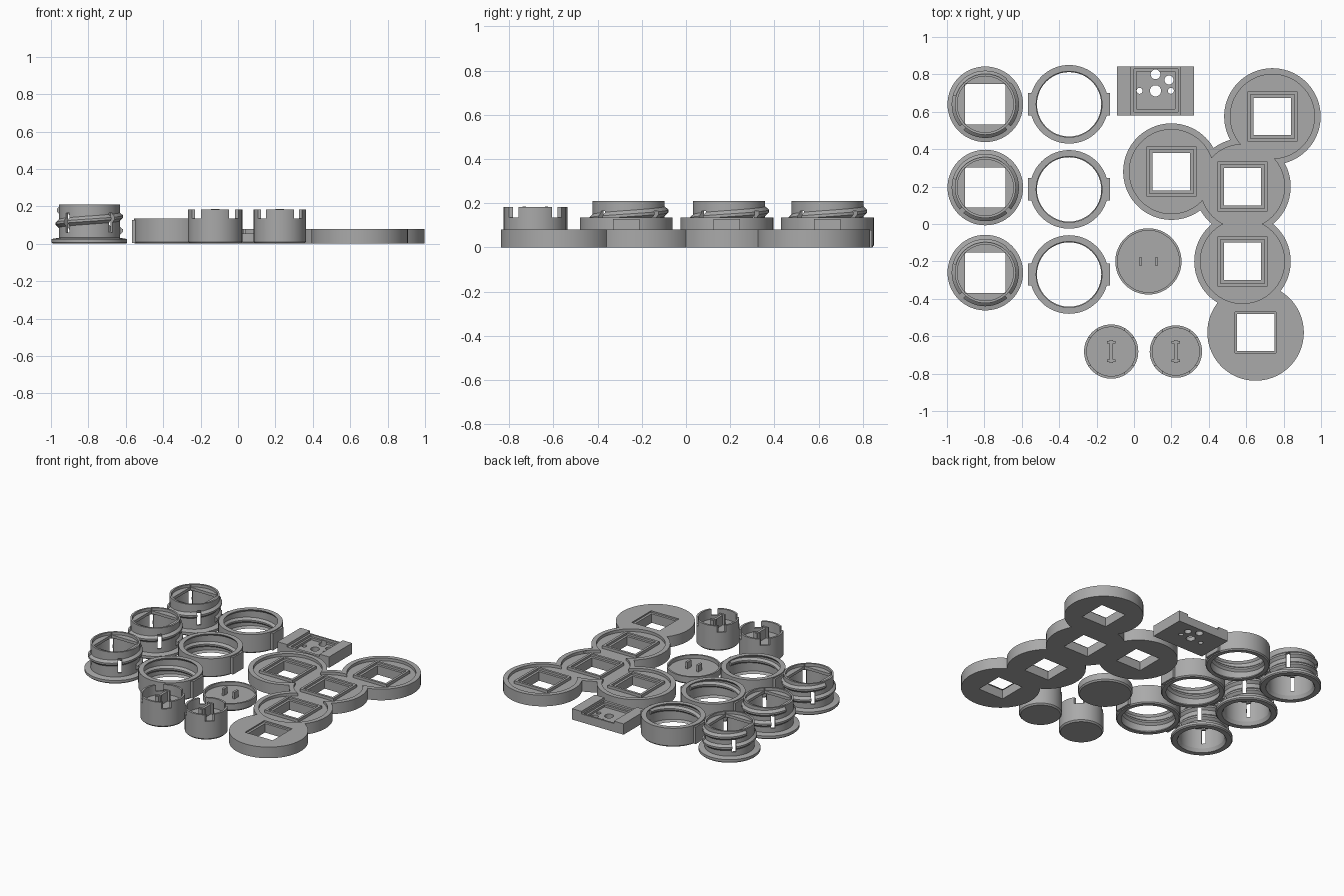
import bpy, bmesh
from math import pi, cos, sin, sqrt, radians

cube = bpy.data.objects.get("Cube")
if cube:
    bpy.data.objects.remove(cube)

grey = bpy.data.materials.new("plain_grey")
grey.use_nodes = True
tone = (0.4, 0.4, 0.4, 1)
grey.diffuse_color = tone
grey.node_tree.nodes["Principled BSDF"].inputs["Base Color"].default_value = tone
parts = []


def make(name, bm, loc):
    bmesh.ops.remove_doubles(bm, verts=bm.verts, dist=1e-5)
    bmesh.ops.recalc_face_normals(bm, faces=bm.faces)
    me = bpy.data.meshes.new(name)
    bm.to_mesh(me)
    bm.free()
    me.materials.append(grey)
    ob = bpy.data.objects.new(name, me)
    ob.location = loc
    bpy.context.collection.objects.link(ob)
    parts.append(ob)
    return ob


def lathe(name, profile, loc=(0, 0, 0), sides=64, turn=0):
    """Spin a closed (radius, z) outline around z."""
    bm = bmesh.new()
    rings = []
    for i in range(sides):
        a = turn + 2 * pi * i / sides
        rings.append([bm.verts.new((r * cos(a), r * sin(a), z)) for r, z in profile])
    n = len(profile)
    for i in range(sides):
        p, q = rings[i], rings[(i + 1) % sides]
        for j in range(n):
            k = (j + 1) % n
            if profile[j][0] == 0 and profile[k][0] == 0:
                continue
            if profile[j][0] == 0:
                bm.faces.new((p[j], q[k], p[k]))
            elif profile[k][0] == 0:
                bm.faces.new((p[j], q[j], p[k]))
            else:
                bm.faces.new((p[j], q[j], q[k], p[k]))
    return make(name, bm, loc)


def disc(name, r, z0, z1, loc=(0, 0, 0), sides=64):
    return lathe(name, [(0, z0), (r, z0), (r, z1), (0, z1)], loc, sides)


def box(name, x0, x1, y0, y1, z0, z1, loc=(0, 0, 0), turn=0):
    bm = bmesh.new()
    bmesh.ops.create_cube(bm, size=1)
    for v in bm.verts:
        x, y, z = v.co
        x, y = x0 + (x + .5) * (x1 - x0), y0 + (y + .5) * (y1 - y0)
        v.co = (x * cos(turn) - y * sin(turn), x * sin(turn) + y * cos(turn),
                z0 + (z + .5) * (z1 - z0))
    return make(name, bm, loc)


def helix(name, base, tip, z0, z1, pitch, wide, loc=(0, 0, 0)):
    """Screw thread with a trapezoid section."""
    bm = bmesh.new()
    steps = int(48 * (z1 - z0) / pitch)
    section = [(base, -wide), (tip, -wide * .25), (tip, wide * .25), (base, wide)]
    prev = None
    for i in range(steps + 1):
        a, z = 2 * pi * i / 48, z0 + pitch * i / 48
        ring = [bm.verts.new((r * cos(a), r * sin(a), z + dz)) for r, dz in section]
        if prev:
            for j in range(4):
                k = (j + 1) % 4
                bm.faces.new((prev[j], ring[j], ring[k], prev[k]))
        if i in (0, steps):
            bm.faces.new(ring)
        prev = ring
    return make(name, bm, loc)


def cut(ob, tool, op='DIFFERENCE'):
    m = ob.modifiers.new("cut", 'BOOLEAN')
    m.object, m.operation, m.solver = tool, op, 'EXACT'
    bpy.context.view_layer.objects.active = ob
    bpy.context.view_layer.update()
    bpy.ops.object.modifier_apply(modifier=m.name)
    parts.remove(tool)
    bpy.data.objects.remove(tool)


def repeat(obs, places):
    """Place the objects at the first spot and linked copies at the others."""
    for ob in obs:
        for p in places[1:]:
            c = ob.copy()
            c.location = (p[0], p[1], 0)
            bpy.context.collection.objects.link(c)
            parts.append(c)
        ob.location = (places[0][0], places[0][1], 0)


# Threaded sleeves with a square opening and four diagonal slots
sleeve = lathe("threaded_sleeve", [(.16, 0), (.195, 0), (.202, .007), (.202, .025), (.163, .032),
                                   (.163, .21), (.15, .21), (.15, .19), (0, .19), (0, .17),
                                   (.148, .17), (.148, .025)])
thread = helix("sleeve_thread", .16, .18, .07, .18, .075, .025)
cut(sleeve, box("hole", -.108, .108, -.108, .108, .1, .3))
for k in range(4):
    for ob in (sleeve, thread):
        cut(ob, box("slot", .12, .25, -.013, .013, .06, .165, turn=pi / 4 + k * pi / 2))
repeat([sleeve, thread], [(-.795, y) for y in (.64, .195, -.26)])

# Collars with an inner thread and two grip tabs
collar = lathe("collar", [(.175, 0), (.203, 0), (.21, .008), (.21, .135), (.176, .135),
                          (.187, .12), (.187, .015)])
groove = helix("collar_thread", .19, .172, .03, .105, .075, .022)
tabs = [box("collar_tab", s - .015, s + .015, -.06, .06, .005, .127) for s in (-.205, .205)]
repeat([collar, groove] + tabs, [(-.347, y) for y in (.64, .185, -.27)])

# Linked round base plates with recessed tops and square frames
spots = [(.74, .575), (.20, .28), (.58, .2), (.58, -.2), (.65, -.58)]
base = None
for x, y in spots:
    d = disc("linked_base", .258, 0, .08, (x, y, 0), 72)
    if base:
        cut(base, d, 'UNION')
    else:
        base = d
for x, y in spots:
    cut(base, disc("recess", .225, .06, .2, (x, y, 0), 72))
for x, y in spots:
    cut(base, box("hole", -.11, .11, -.11, .11, -.1, .2, (x, y, 0)))
q = sqrt(2)
frame = lathe("square_frame", [(.1 * q, 0), (.115 * q, 0), (.115 * q, .058), (.134 * q, .058),
                               (.134 * q, .08), (.117 * q, .08), (.117 * q, .065),
                               (.1 * q, .065)], sides=4, turn=pi / 4)
repeat([frame], spots)

# Test socket: block with a channel, a square pocket and pin holes
socket = box("socket_block", -.092, .32, .58, .842, 0, .078)
cut(socket, box("channel", -.015, .245, .5, .9, .06, .2))
cut(socket, box("pocket", .0, .235, .6, .83, .045, .2))
cut(socket, box("pocket", .013, .22, .615, .815, .03, .2))
for x, y, r in [(.115, .80, .026), (.187, .77, .024), (.115, .712, .03),
                (.03, .712, .016), (.197, .712, .016)]:
    cut(socket, disc("pin_hole", r, -.1, .2, (x, y, 0), 24))

# Shallow dish with two pegs
lathe("dish", [(0, 0), (.168, 0), (.177, .01), (.177, .055), (.165, .055), (.165, .03), (0, .03)],
      (.077, -.2, 0))
for s in (-1, 1):
    box("dish_peg", s * .043 - .008, s * .043 + .008, -.022, .022, .02, .078, (.077, -.2, 0))

# Notched cups with a pair of inner posts joined by a rib
for x, r in [(-.122, .145), (.224, .14)]:
    at = (x, -.682, 0)
    cup = lathe("notched_cup", [(0, 0), (r - .01, 0), (r, .01), (r, .182), (r - .014, .182),
                                (r - .014, .11), (0, .11)], at)
    for sx in (-1, 1):
        for sy in (-1, 1):
            a, b = sorted((sx * .075, sx * .2))
            c, d = sorted((sy * .075, sy * .2))
            cut(cup, box("notch", a, b, c, d, .135, .3, at))
    for s in (-1, 1):
        box("cup_post", -.023, .023, s * .05 - .007, s * .05 + .007, .1, .185, at)
    box("cup_rib", -.009, .009, -.062, .062, .1, .18, at)

# Smooth round walls, keep edges crisp
bpy.ops.object.select_all(action='DESELECT')
for ob in parts:
    ob.select_set(True)
bpy.context.view_layer.objects.active = parts[0]
bpy.ops.object.shade_smooth_by_angle(angle=radians(25))
